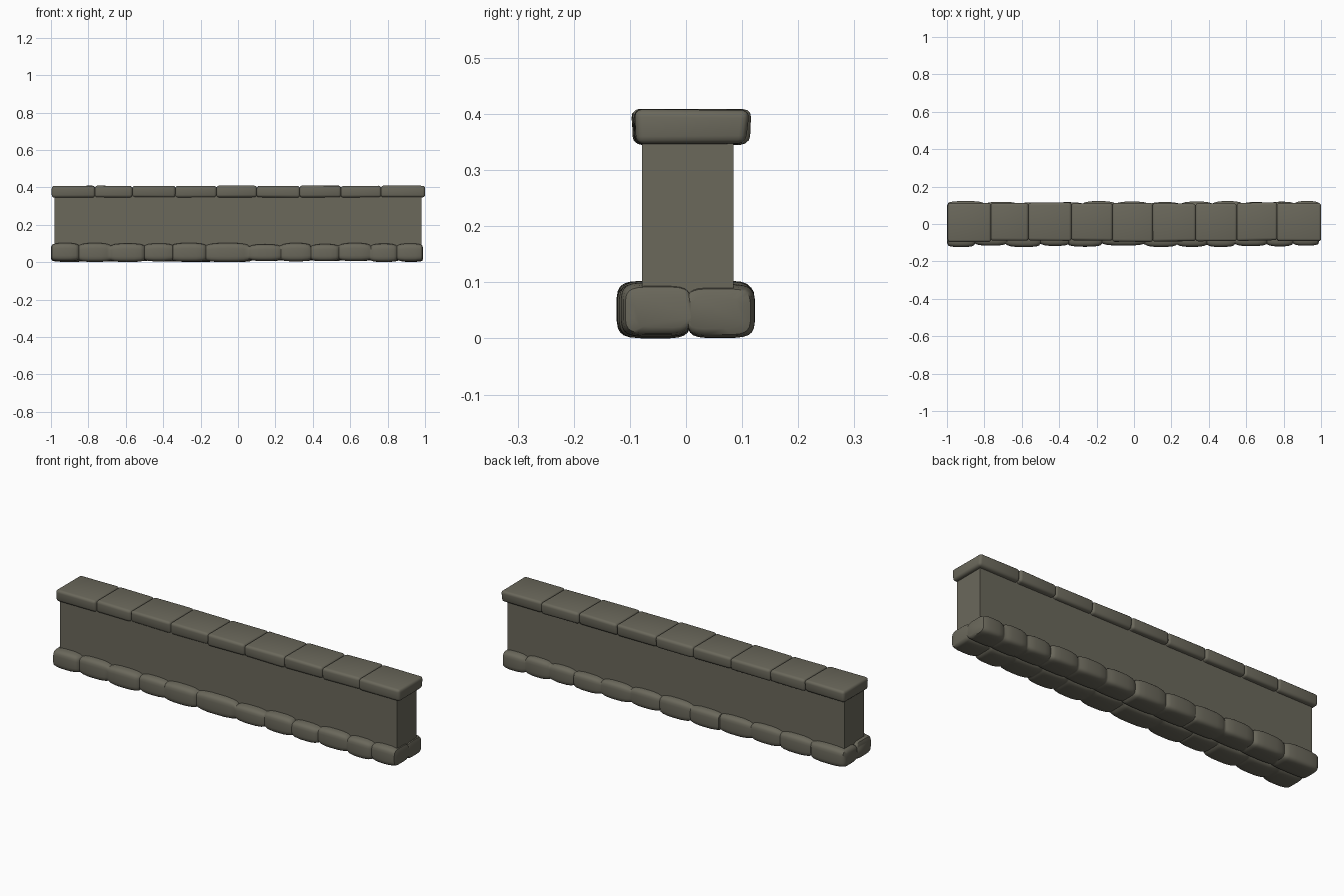
import bpy, bmesh, math, random

if "Cube" in bpy.data.objects:
    bpy.data.objects.remove(bpy.data.objects["Cube"])
random.seed(4)

stone = bpy.data.materials.new("grey_brown_stone")
stone.diffuse_color = (0.145, 0.138, 0.105, 1)
stone.use_nodes = True
stone.node_tree.nodes["Principled BSDF"].inputs["Base Color"].default_value = stone.diffuse_color


def finish(name, bm, smooth=True):
    bmesh.ops.recalc_face_normals(bm, faces=bm.faces)
    me = bpy.data.meshes.new(name)
    bm.to_mesh(me)
    bm.free()
    me.materials.append(stone)
    for p in me.polygons:
        p.use_smooth = smooth
    ob = bpy.data.objects.new(name, me)
    bpy.context.collection.objects.link(ob)
    return ob


def box(bm, x0, x1, y0, y1, z0, z1):
    for v in bmesh.ops.create_cube(bm, size=1)["verts"]:
        v.co = ((x0 + x1) / 2 + v.co.x * (x1 - x0),
                (y0 + y1) / 2 + v.co.y * (y1 - y0),
                (z0 + z1) / 2 + v.co.z * (z1 - z0))


# Plain wall slab
bm = bmesh.new()
box(bm, -0.98, 0.98, -0.078, 0.085, 0.04, 0.37)
finish("wall", bm, False)

# Cap stones: rounded, slightly irregular blocks
cuts = [-0.995, -0.765, -0.565, -0.335, -0.115, 0.10, 0.33, 0.55, 0.765, 1.0]
for i, (a, b) in enumerate(zip(cuts, cuts[1:])):
    bm = bmesh.new()
    j = lambda s: random.uniform(-s, s)
    box(bm, a - 0.001, b + 0.001, -0.093 + j(0.005), 0.115 + j(0.005), 0.346, 0.408)
    for v in bm.verts:
        if v.co.z < 0.37:
            v.co.y *= 0.97
        v.co.y += j(0.003)
        v.co.z += j(0.0015)
    bmesh.ops.bevel(bm, geom=bm.edges[:], offset=0.014, segments=3,
                    profile=0.5, affect='EDGES')
    finish(f"cap_stone_{i + 1}", bm)


# Base stones: a lofted run of soft lumps, pinched at every joint
def ring(bm, x, yc, zc, hy, hz, n=24):
    vs = []
    for k in range(n):
        t = 2 * math.pi * (k + 0.5) / n
        c, s = math.cos(t), math.sin(t)
        vs.append(bm.verts.new((x, yc + hy * math.copysign(abs(c) ** 0.45, c),
                                zc + hz * math.copysign(abs(s) ** 0.45, s))))
    return vs


def base_run(name, joints, side):
    bm = bmesh.new()
    rings = []
    inner = 0.005 - side * 0.004
    last = len(joints) - 2
    for s, (a, b) in enumerate(zip(joints, joints[1:])):
        out = 0.119 + random.uniform(-0.003, 0.005)
        top = 0.099 + random.uniform(-0.004, 0.004)
        low = 0.004 + random.uniform(-0.004, 0.003)
        for t in (0, 0.04, 0.12, 0.3, 0.5, 0.7, 0.88, 0.96, 1):
            if t == 1 and s < last:
                continue
            pinch = 0.012 * abs(2 * t - 1) ** 4
            if (s == 0 and t < 0.1) or (s == last and t > 0.9):
                pinch = 0.024 if t in (0, 1) else 0.008
            y0, y1 = sorted((inner, side * (out - pinch)))
            z0, z1 = low + pinch * 0.7, top - pinch
            rings.append(ring(bm, a + (b - a) * t, (y0 + y1) / 2, (z0 + z1) / 2,
                              (y1 - y0) / 2, (z1 - z0) / 2))
    for r, q in zip(rings, rings[1:]):
        for k in range(len(r)):
            m = (k + 1) % len(r)
            bm.faces.new((r[k], r[m], q[m], q[k]))
    bm.faces.new(rings[0])
    bm.faces.new(rings[-1])
    finish(name, bm)
    bpy.context.view_layer.objects.active = bpy.data.objects[name]
    bpy.data.objects[name].select_set(True)
    bpy.ops.object.shade_smooth_by_angle(angle=math.radians(50))
    bpy.data.objects[name].select_set(False)


base_run("base_front_left", [-1.0, -0.85, -0.68, -0.5, -0.345], -1)
base_run("base_front_right", [-0.355, -0.17, 0.06, 0.23, 0.39, 0.54, 0.71, 0.85, 0.99], -1)
base_run("base_back_left", [-1.0, -0.8, -0.62, -0.45, -0.265], 1)
base_run("base_back_right", [-0.275, -0.1, 0.08, 0.25, 0.42, 0.58, 0.72, 0.86, 0.99], 1)
